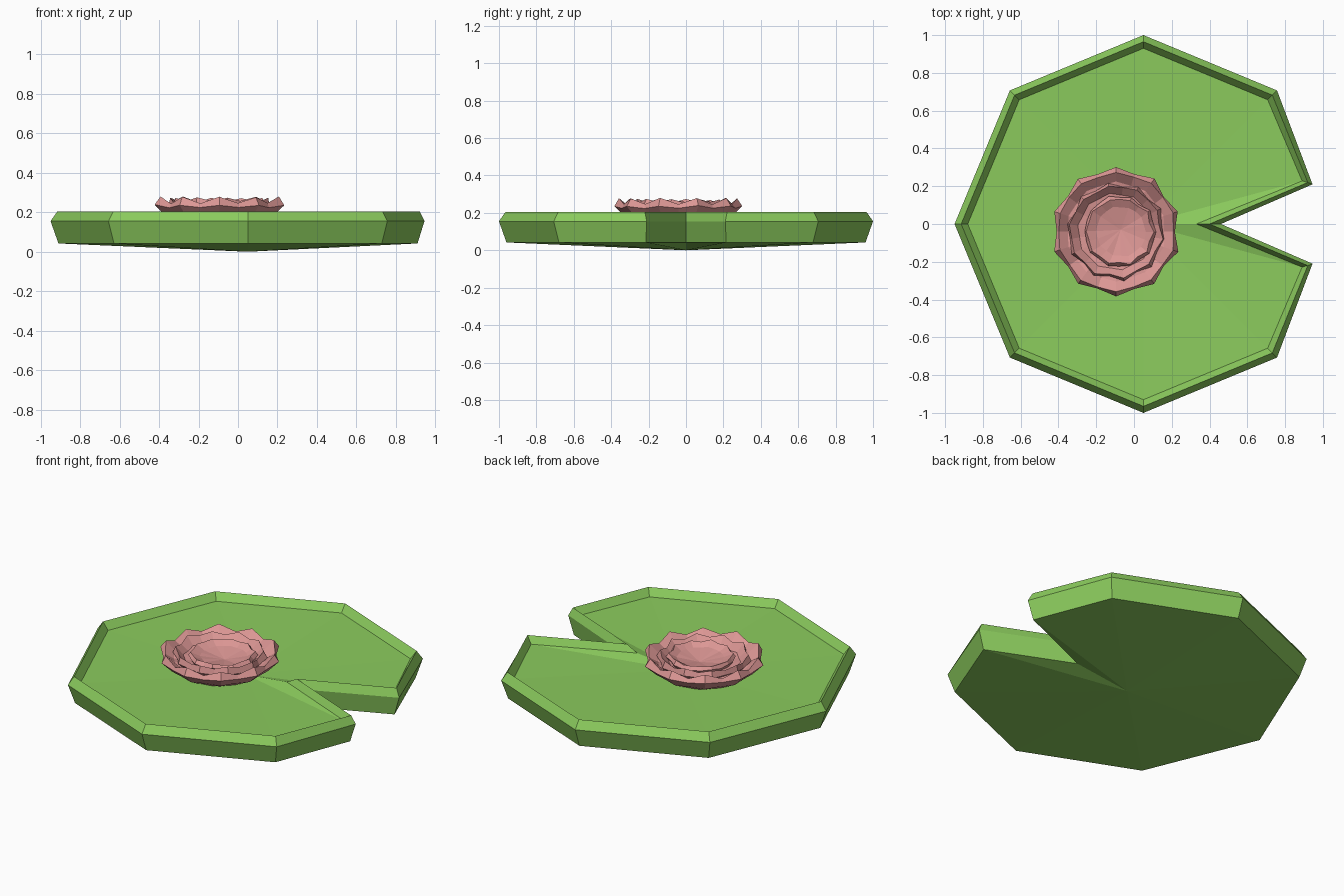
import bpy, math, random

if "Cube" in bpy.data.objects:
    bpy.data.objects.remove(bpy.data.objects["Cube"])

random.seed(4)


def material(name, rgb):
    m = bpy.data.materials.new(name)
    m.diffuse_color = (*rgb, 1)
    m.use_nodes = True
    m.node_tree.nodes["Principled BSDF"].inputs["Base Color"].default_value = m.diffuse_color
    return m


def build(name, rings, bottom, top, mat):
    """Bridge closed rings of equal length and close both ends with a fan."""
    n = len(rings[0])
    verts = [p for r in rings for p in r] + [bottom, top]
    b, t = len(verts) - 2, len(verts) - 1
    faces = []
    for i in range(n):
        j = (i + 1) % n
        for k in range(len(rings) - 1):
            a, c = k * n, (k + 1) * n
            faces.append((a + i, a + j, c + j, c + i))
        faces.append((b, j, i))
        e = (len(rings) - 1) * n
        faces.append((t, e + i, e + j))
    me = bpy.data.meshes.new(name)
    me.from_pydata(verts, [], faces)
    me.materials.append(mat)
    ob = bpy.data.objects.new(name, me)
    bpy.context.collection.objects.link(ob)
    return ob


green = material("leaf green", (0.26, 0.60, 0.11))
pink = material("petal pink", (0.72, 0.31, 0.30))

# Lily pad: octagon with a wedge notch at +x
CX = 0.05


def pad_ring(r, corner, notch_x, z, notch_z=None):
    pts = [(notch_x, 0, z if notch_z is None else notch_z),
           (corner[0], corner[1], z)]
    for k in range(1, 8):
        a = k * math.pi / 4
        pts.append((CX + r * math.cos(a), r * math.sin(a), z))
    pts.append((corner[0], -corner[1], z))
    return pts


build("lily_pad", [
    pad_ring(0.96, (0.91, 0.215), 0.41, 0.042),
    pad_ring(1.00, (0.945, 0.21), 0.46, 0.155),
    pad_ring(0.965, (0.92, 0.22), 0.40, 0.205),
    pad_ring(0.93, (0.89, 0.228), 0.33, 0.16, 0.168),
], (CX, 0, 0.0), (CX, 0, 0.14), green)

# Flower: nested ruffled cups of petals
FX, FY = -0.095, -0.04
PETALS = 10


def ruffle(r_tip, r_gap, z_tip, z_gap, turn=0.0, jitter=0.0, cx=FX):
    pts = []
    for i in range(2 * PETALS):
        a = math.pi / 2 + math.pi * i / PETALS + turn
        r, z = (r_tip, z_tip) if i % 2 == 0 else (r_gap, z_gap)
        r += random.uniform(-jitter, jitter)
        z += random.uniform(-jitter, jitter) * 0.6
        pts.append((cx + r * math.cos(a), FY + r * math.sin(a), z))
    return pts


# Outer petals: base, belly, widest edge, peak, inside slope
build("outer_petals", [
    ruffle(0.20, 0.20, 0.135, 0.135),
    ruffle(0.28, 0.27, 0.175, 0.18),
    ruffle(0.345, 0.315, 0.237, 0.225, jitter=0.004),
    ruffle(0.315, 0.305, 0.278, 0.245, jitter=0.004),
    ruffle(0.265, 0.255, 0.232, 0.215),
], (FX, FY, 0.13), (FX, FY, 0.19), pink)

# Middle petals
build("middle_petals", [
    ruffle(0.20, 0.20, 0.17, 0.17, 0.16),
    ruffle(0.262, 0.24, 0.235, 0.225, 0.16, 0.006),
    ruffle(0.247, 0.232, 0.272, 0.255, 0.16, 0.006),
    ruffle(0.205, 0.195, 0.225, 0.22, 0.16),
], (FX, FY, 0.16), (FX, FY, 0.195), pink)

# Inner petals with a shallow bowl
build("inner_petals", [
    ruffle(0.15, 0.15, 0.18, 0.18, 0.3, cx=-0.075),
    ruffle(0.19, 0.18, 0.24, 0.235, 0.3, 0.006, -0.075),
    ruffle(0.178, 0.165, 0.262, 0.255, 0.3, 0.006, -0.075),
    ruffle(0.135, 0.13, 0.235, 0.235, 0.3, 0.004, -0.07),
], (-0.075, FY, 0.17), (-0.07, -0.03, 0.21), pink)
